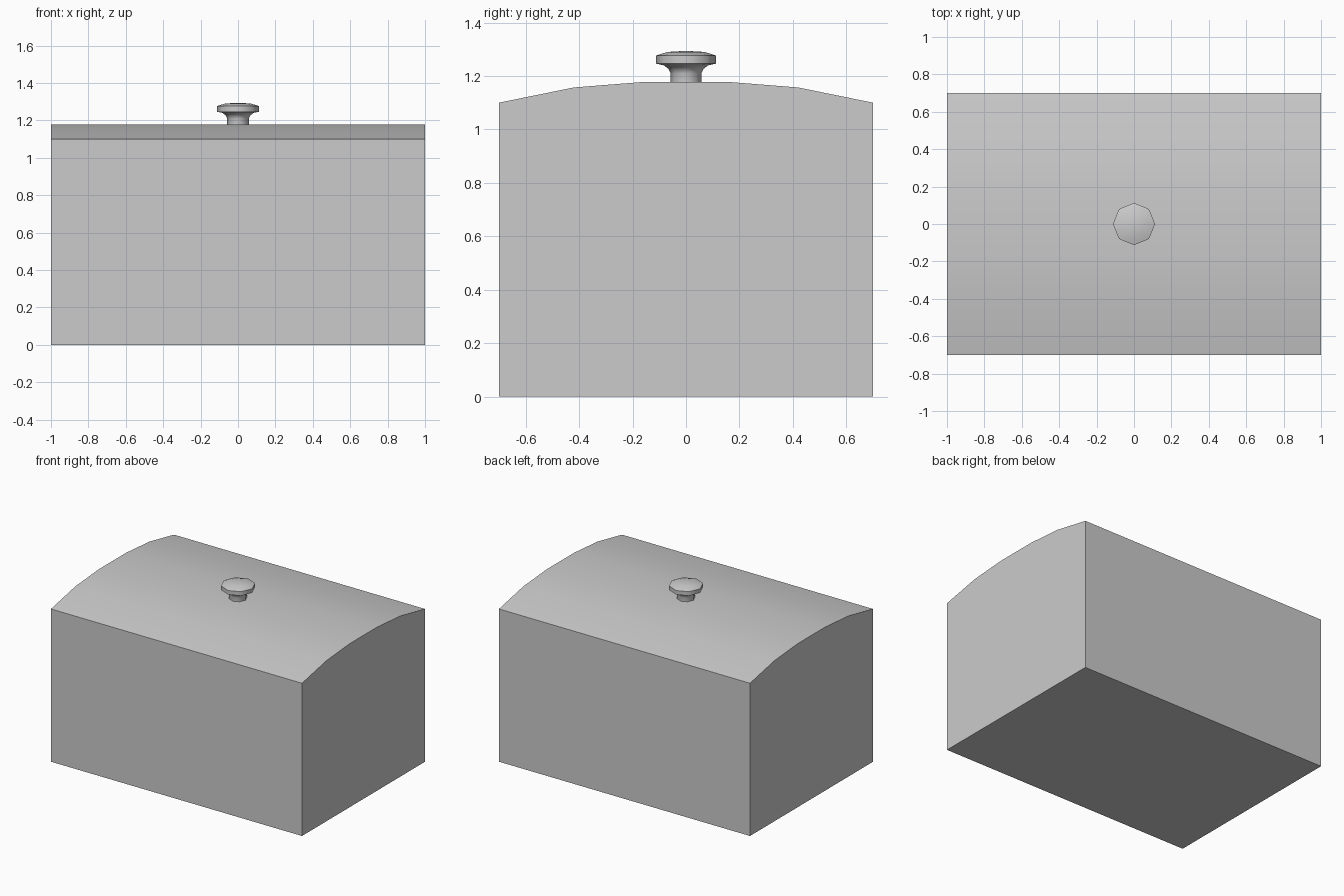
import bpy, bmesh, math

if "Cube" in bpy.data.objects:
    bpy.data.objects.remove(bpy.data.objects["Cube"])


def add_object(name, bm, smooth_angle=None):
    bmesh.ops.recalc_face_normals(bm, faces=bm.faces)
    mesh = bpy.data.meshes.new(name)
    bm.to_mesh(mesh)
    bm.free()
    obj = bpy.data.objects.new(name, mesh)
    bpy.context.collection.objects.link(obj)
    if smooth_angle:
        bpy.ops.object.select_all(action='DESELECT')
        obj.select_set(True)
        bpy.context.view_layer.objects.active = obj
        bpy.ops.object.shade_smooth_by_angle(angle=math.radians(smooth_angle))
    return obj


def extrude_x(name, profile, half_length, smooth_angle=None):
    """Extrude a closed (y, z) profile along x, centred on x = 0."""
    bm = bmesh.new()
    face = bm.faces.new([bm.verts.new((-half_length, y, z)) for y, z in profile])
    result = bmesh.ops.extrude_face_region(bm, geom=[face], use_keep_orig=True)
    moved = [v for v in result['geom'] if isinstance(v, bmesh.types.BMVert)]
    bmesh.ops.translate(bm, verts=moved, vec=(2 * half_length, 0, 0))
    return add_object(name, bm, smooth_angle)


def lathe(name, profile, sides, smooth_angle):
    """Spin an (r, z) profile around the z axis."""
    bm = bmesh.new()
    verts = [bm.verts.new((r, 0, z)) for r, z in profile]
    edges = [bm.edges.new(pair) for pair in zip(verts, verts[1:])]
    bmesh.ops.spin(bm, geom=verts + edges, cent=(0, 0, 0), axis=(0, 0, 1),
                   angle=math.tau, steps=sides)
    bmesh.ops.remove_doubles(bm, verts=bm.verts, dist=1e-4)
    return add_object(name, bm, smooth_angle)


# Box body
extrude_x("box_body", [(-0.7, 0), (0.7, 0), (0.7, 0.9), (-0.7, 0.9)], 1.0)

# Lid with a gently arched top in five facets
arch = [(0.7, 1.1), (0.42, 1.157), (0.155, 1.178)]
lid_profile = [(-0.7, 0.9), (0.7, 0.9)] + arch + [(-y, z) for y, z in reversed(arch)]
extrude_x("lid", lid_profile, 1.0, 30)

# Eight-sided knob: waisted stem and flat cap
knob_profile = [(0, 1.17), (0.058, 1.17), (0.058, 1.21), (0.065, 1.226),
                (0.083, 1.24), (0.112, 1.246), (0.113, 1.276),
                (0.07, 1.29), (0, 1.294)]
lathe("lid_knob", knob_profile, 8, 50)
